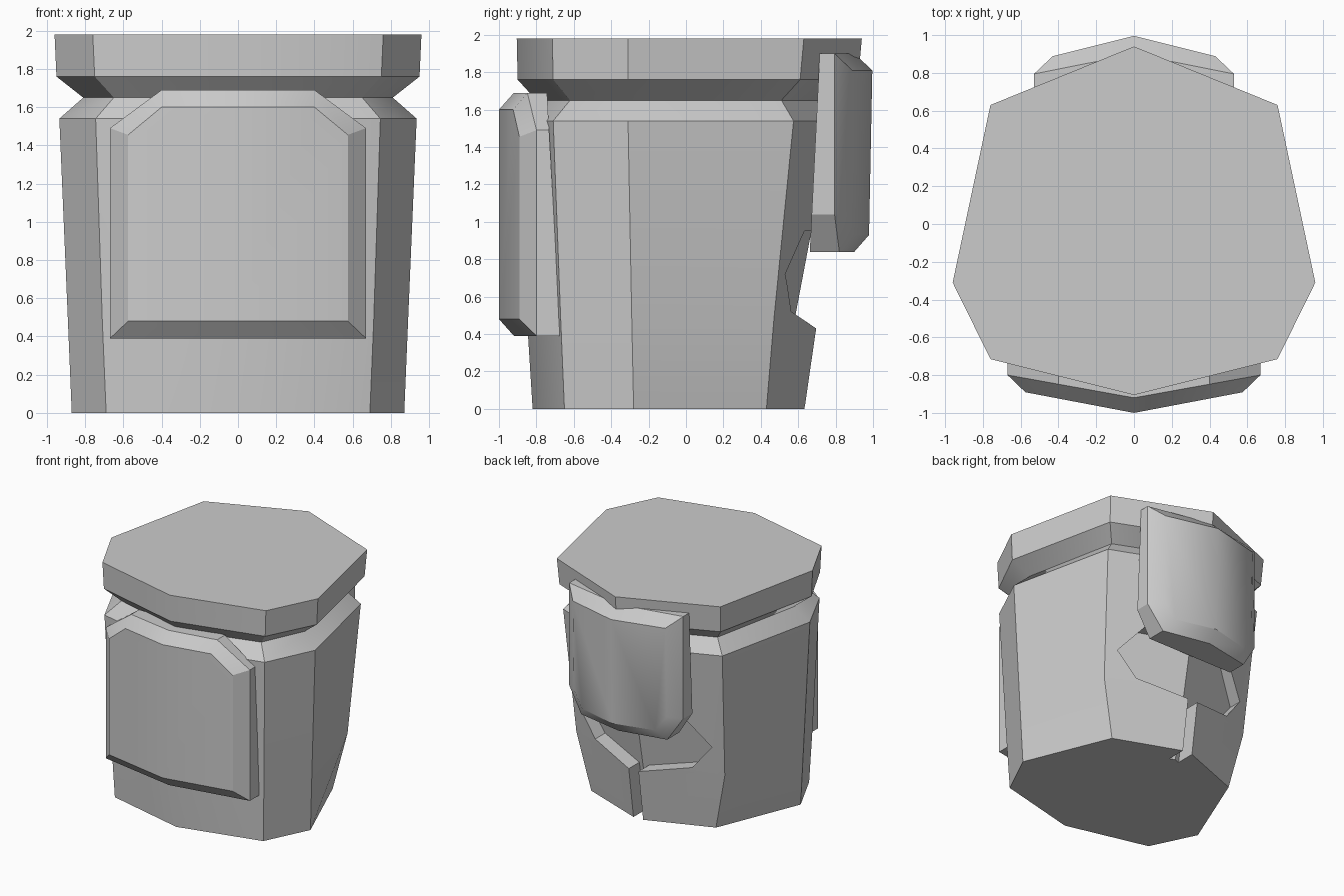
import bpy
import bmesh
import math

cube = bpy.data.objects.get("Cube")
if cube:
    bpy.data.objects.remove(cube)

grey = bpy.data.materials.new("plain_grey")
grey.use_nodes = True
grey.diffuse_color = (0.6, 0.6, 0.6, 1)
grey.node_tree.nodes["Principled BSDF"].inputs["Base Color"].default_value = (0.6, 0.6, 0.6, 1)


def loft(name, half_rings):
    """Skin mirrored rings; each half ring starts and ends on x = 0."""
    bm = bmesh.new()
    rings = []
    for half in half_rings:
        full = list(half) + [(-x, y, z) for x, y, z in reversed(half[1:-1])]
        rings.append([bm.verts.new(p) for p in full])
    count = len(rings[0])
    for a, b in zip(rings, rings[1:]):
        for i in range(count):
            j = (i + 1) % count
            bm.faces.new((a[i], a[j], b[j], b[i]))
    # End caps are folded along the centre line
    end = len(half_rings[0])
    for ring in (rings[0], rings[-1]):
        bm.faces.new(ring[:end])
        bm.faces.new(ring[end - 1:] + ring[:1])
    bmesh.ops.recalc_face_normals(bm, faces=bm.faces)
    mesh = bpy.data.meshes.new(name)
    bm.to_mesh(mesh)
    bm.free()
    mesh.materials.append(grey)
    obj = bpy.data.objects.new(name, mesh)
    bpy.context.collection.objects.link(obj)
    return obj


def activate(obj):
    bpy.ops.object.select_all(action='DESELECT')
    obj.select_set(True)
    bpy.context.view_layer.objects.active = obj


def smooth(obj):
    activate(obj)
    bpy.ops.object.shade_smooth_by_angle(angle=math.radians(30))


def sheet(outline, depth):
    """Place an x-z outline on a surface y = depth(x, z)."""
    return [(x, depth(x, z), z) for x, z in outline]


# Body with lid: eight-sided rings from the base up, with a neck groove
levels = [
    (0.00, [(0, -.82), (.69, -.65), (.87, -.28), (.58, .43), (0, .65)]),
    (0.48, [(0, -.85), (.71, -.67), (.89, -.29), (.69, .47), (0, .72)]),
    (1.54, [(0, -.89), (.745, -.71), (.935, -.31), (.74, .575), (0, .87)]),
    (1.65, [(0, -.80), (.65, -.62), (.81, -.27), (.65, .51), (0, .78)]),
    (1.76, [(0, -.90), (.75, -.71), (.95, -.31), (.75, .61), (0, .92)]),
    (1.98, [(0, -.905), (.76, -.715), (.96, -.31), (.76, .63), (0, .94)]),
]
body = loft("body", [[(x, y, z) for x, y in pts] for z, pts in levels])


# Recess and slit in the back, cut to a folded floor
def floor(x, z):
    return .49 + .19 * z - .35 * abs(x)


cuts = {
    "recess_cutter": [(0, .95), (.42, .95), (.61, .72), (.45, .52), (0, .42)],
    "slit_cutter": [(0, .5), (.045, .5), (.045, -.1), (0, -.1)],
}
for name, outline in cuts.items():
    cutter = loft(name, [sheet(outline, floor), sheet(outline, lambda x, z: 1.2)])
    cutter.hide_render = True
    activate(body)
    mod = body.modifiers.new(name, 'BOOLEAN')
    mod.operation = 'DIFFERENCE'
    mod.solver = 'EXACT'
    mod.object = cutter
    bpy.ops.object.modifier_apply(modifier=name)
    bpy.data.objects.remove(cutter)
smooth(body)

# Front pocket: bevelled plate with a shallow centre fold
outer = [(0, 1.69), (.40, 1.69), (.67, 1.49), (.67, .39), (0, .39)]
inner = [(0, 1.60), (.40, 1.60), (.575, 1.455), (.575, .48), (0, .48)]
front_pocket = loft("front_pocket", [
    sheet(outer, lambda x, z: -.65 - .055 * z),
    sheet(outer, lambda x, z: -.92 + .18 * abs(x)),
    sheet(inner, lambda x, z: -1.0 + .19 * abs(x)),
])
smooth(front_pocket)

# Back pocket: taller plate with clipped lower corners
outer = [(0, 1.90), (.53, 1.90), (.53, 1.04), (.40, .84), (0, .84)]
inner = [(0, 1.81), (.43, 1.81), (.43, 1.06), (.34, .93), (0, .93)]
back_pocket = loft("back_pocket", [
    sheet(outer, lambda x, z: .62 + .05 * z),
    sheet(outer, lambda x, z: .90 - .20 * abs(x)),
    sheet(inner, lambda x, z: .96 + .02 * z - .25 * abs(x)),
])
smooth(back_pocket)
